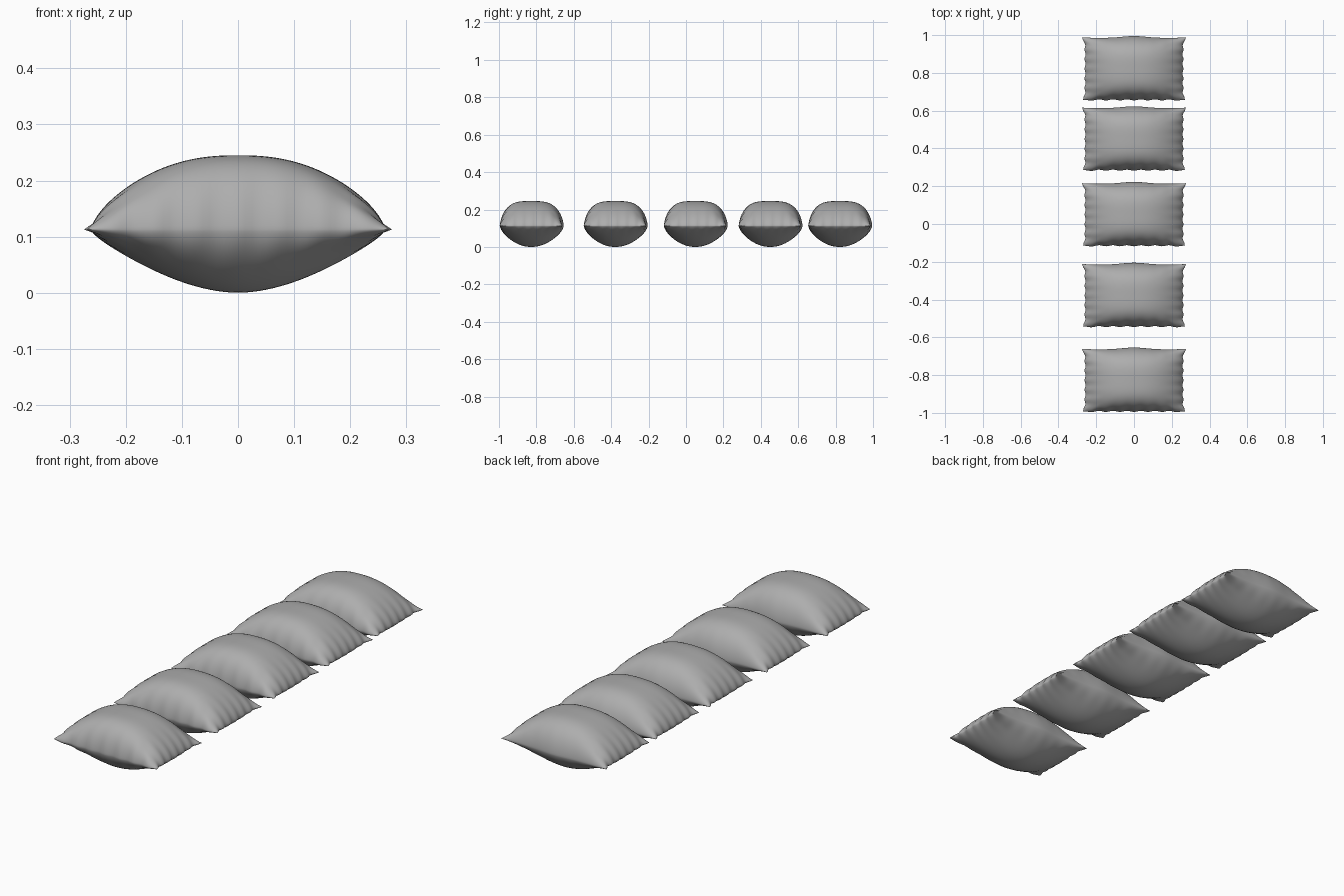
import bpy, bmesh, math
from math import sin, cos, pi

cube = bpy.data.objects.get("Cube")
if cube:
    bpy.data.objects.remove(cube, do_unlink=True)

# Grey cloth
cloth = bpy.data.materials.new("grey_cloth")
cloth.use_nodes = True
grey = (0.42, 0.42, 0.42, 1)
cloth.diffuse_color = grey
cloth.node_tree.nodes["Principled BSDF"].inputs["Base Color"].default_value = grey

NX, NY = 64, 44
SEAM = 0.113


def outline(u, v):
    """Rippled rectangular plan with pulled-out corners and a raised back middle."""
    corner = abs(u * v) ** 8
    x = u * (0.259 + 0.01 * corner + 0.006 * corner * max(v, 0))
    x += u ** 5 * 0.003 * cos(6.5 * pi * v)
    y = v * (0.165 + 0.003 * corner)
    if v > 0:
        y += v ** 3 * (0.010 * math.exp(-(u / 0.35) ** 2) - 0.002)
    else:
        y += v ** 5 * 0.003 * cos(7 * pi * u)
    return x, y


def height(u, v, side):
    """Domed top, more pointed belly, with gathers near the seam."""
    a, b = abs(u), abs(v)
    if side > 0:
        h = 0.132 * (1 - a ** 2.4) ** 0.85 * (1 - b ** 3.6) ** 0.7
    else:
        h = -SEAM * (1 - a ** 1.85) * (1 - b ** 2.1) ** 0.8
    edge = (1 - a ** 8) * (1 - b ** 8)
    gather = 0.0022 * edge * (b ** 6 * sin(24 * u) + a ** 6 * sin(20 * v + 1))
    # small lip keeps the corners from vanishing to a knife edge
    lip = side * 0.012 * ((1 - a ** 10) * (1 - b ** 10)) ** 0.5
    lip *= max(a, b) ** 4
    return SEAM + h + gather + lip


# Cushion shell: two pushed-out grids welded along the seam
bm = bmesh.new()
for side in (1, -1):
    rows = []
    for j in range(NY + 1):
        v = -cos(pi * j / NY)
        row = []
        for i in range(NX + 1):
            u = -cos(pi * i / NX)
            x, y = outline(u, v)
            row.append(bm.verts.new((x, y, height(u, v, side))))
        rows.append(row)
    for j in range(NY):
        for i in range(NX):
            q = [rows[j][i], rows[j][i + 1], rows[j + 1][i + 1], rows[j + 1][i]]
            bm.faces.new(q[::side])
bmesh.ops.remove_doubles(bm, verts=bm.verts, dist=0.00005)
bmesh.ops.recalc_face_normals(bm, faces=bm.faces)
for f in bm.faces:
    f.smooth = True
mesh = bpy.data.meshes.new("cushion")
bm.to_mesh(mesh)
bm.free()
mesh.materials.append(cloth)

# Row of five cushions
for n, y in enumerate((-0.827, -0.378, 0.05, 0.45, 0.822)):
    cushion = bpy.data.objects.new(f"cushion_{n + 1}", mesh)
    cushion.location.y = y
    bpy.context.collection.objects.link(cushion)
